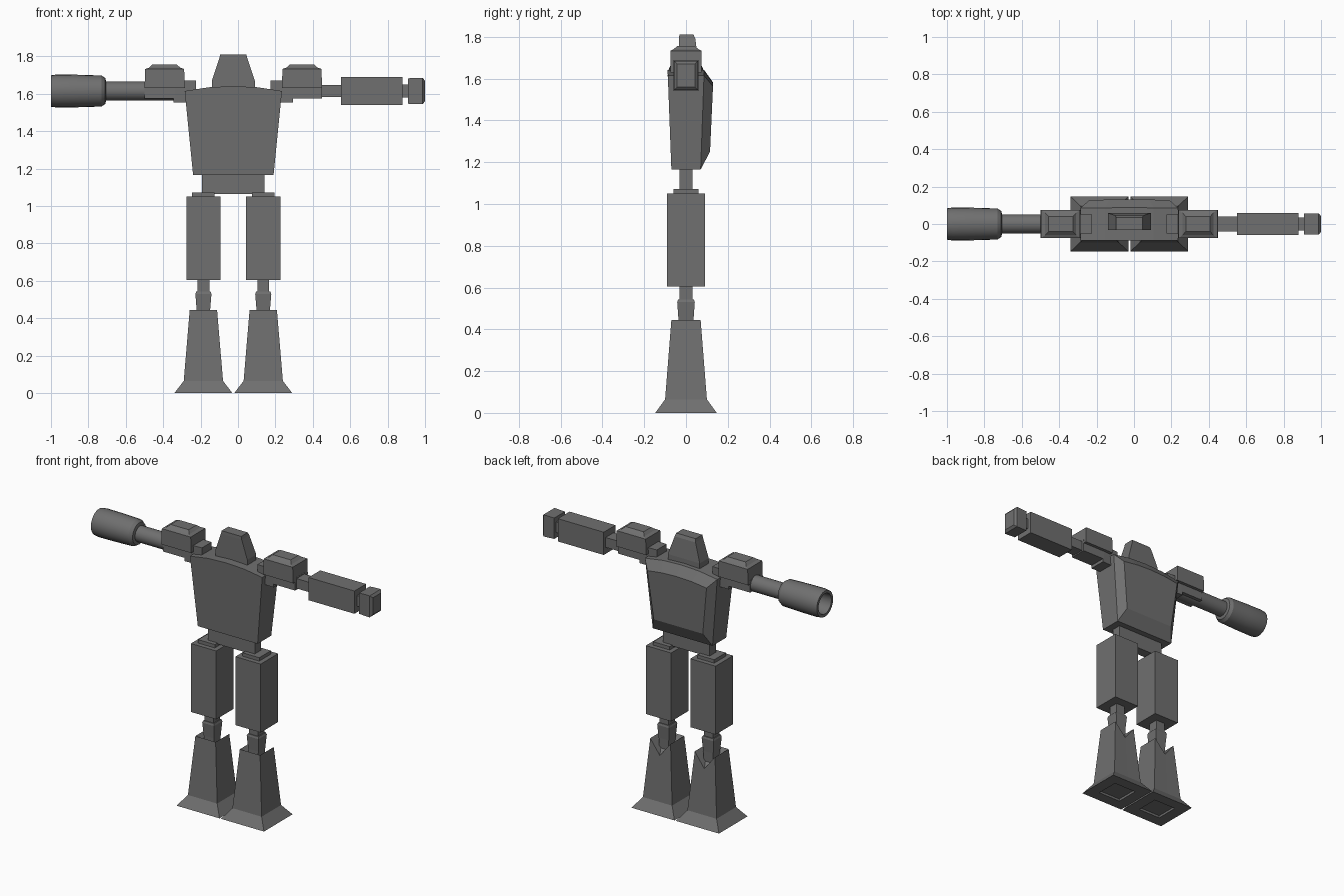
import bpy, bmesh, math

if "Cube" in bpy.data.objects:
    bpy.data.objects.remove(bpy.data.objects["Cube"])

CX = -0.025      # body centre line (the two arms differ in length)
ARM_Z = 1.615    # height of the arm axis

grey = bpy.data.materials.new("dark_grey")
grey.diffuse_color = (0.16, 0.16, 0.16, 1)
grey.use_nodes = True
grey.node_tree.nodes["Principled BSDF"].inputs["Base Color"].default_value = grey.diffuse_color


def loft(name, rings, top=None, smooth=False):
    """Skin a list of equal-length point rings and cap both ends."""
    bm = bmesh.new()
    vs = [[bm.verts.new(p) for p in r] for r in rings]
    n = len(rings[0])
    for a, b in zip(vs, vs[1:]):
        for i in range(n):
            j = (i + 1) % n
            bm.faces.new((a[i], a[j], b[j], b[i]))
    bm.faces.new(vs[0][::-1])
    for f in (top or [range(n)]):
        bm.faces.new([vs[-1][i] for i in f])
    bmesh.ops.recalc_face_normals(bm, faces=bm.faces)
    me = bpy.data.meshes.new(name)
    bm.to_mesh(me)
    bm.free()
    me.materials.append(grey)
    ob = bpy.data.objects.new(name, me)
    bpy.context.collection.objects.link(ob)
    if smooth:
        bpy.ops.object.select_all(action='DESELECT')
        ob.select_set(True)
        bpy.context.view_layer.objects.active = ob
        bpy.ops.object.shade_smooth_by_angle(angle=math.radians(30))
    return ob


def rz(z, cx, hx, hy, cy=0):
    """Horizontal rectangle at height z."""
    return [(cx - hx, cy - hy, z), (cx + hx, cy - hy, z),
            (cx + hx, cy + hy, z), (cx - hx, cy + hy, z)]


def rx(x, hy, hz, cz=ARM_Z):
    """Rectangle across the arm axis at x."""
    return [(x, -hy, cz - hz), (x, hy, cz - hz), (x, hy, cz + hz), (x, -hy, cz + hz)]


def circ(x, r, n=24):
    return [(x, r * math.cos(2 * math.pi * i / n), ARM_Z + r * math.sin(2 * math.pi * i / n))
            for i in range(n)]


# Head: front upright, back and sides leaning in
loft("head", [rz(1.60, CX, 0.115, 0.046, 0.013), rz(1.67, CX, 0.115, 0.046, 0.013),
              rz(1.79, CX, 0.075, 0.039, 0.006), rz(1.81, CX, 0.07, 0.034, 0.002)])

# Torso: arched top, bevelled panel bulging from the back
outline = [(-.26, 1.615), (-.13, 1.635), (0, 1.641), (.13, 1.635), (.26, 1.615),
           (.215, 1.165), (-.215, 1.165)]


def torso_ring(y0, y1, sx=1, z0=1.165, z1=1.64):
    ring = []
    for x, z in outline:
        t = (z - 1.165) / 0.475
        ring.append((CX + x * sx, y0 + (y1 - y0) * t, z0 + (z1 - z0) * t))
    return ring


loft("torso", [torso_ring(-0.07, -0.088), torso_ring(0.07, 0.087),
               torso_ring(0.115, 0.13, 0.82, 1.25, 1.58)])

# Pelvis
loft("pelvis", [rz(1.065, CX, 0.168, 0.032), rz(1.18, CX, 0.168, 0.032)])

for s, side in ((-1, "left"), (1, "right")):
    # Legs
    c = CX + s * 0.16
    loft(side + "_hip_plate", [rz(1.04, c, 0.06, 0.06), rz(1.072, c, 0.06, 0.06)])
    loft(side + "_thigh", [rz(0.605, c, 0.091, 0.09), rz(1.05, c, 0.091, 0.09)])
    loft(side + "_knee_pin", [rz(0.52, c, 0.032, 0.032), rz(0.62, c, 0.032, 0.032)])
    loft(side + "_knee", [rz(0.36, c, 0.034, 0.034), rz(0.445, c, 0.036, 0.036),
                          rz(0.53, c, 0.043, 0.042), rz(0.543, c, 0.038, 0.038)])

    # Shin and flared foot, notched at the top back, recessed sole
    def leg_ring(z, hx, hy, mid=None):
        r = rz(z, c, hx, hy)
        r.insert(3, mid or (c, hy, z))
        return r
    loft(side + "_shin_and_foot",
         [leg_ring(0.015, 0.08, 0.075), leg_ring(0, 0.08, 0.075), leg_ring(0, 0.155, 0.147),
          leg_ring(0.065, 0.105, 0.1), leg_ring(0.445, 0.073, 0.07, (c, 0.077, 0.355))],
         top=[(0, 1, 3), (1, 2, 3), (3, 4, 0)])

    # Shoulders
    def X(d):
        return CX + s * d
    loft(side + "_shoulder_joint", [rx(X(0.2), 0.05, 0.058, 1.612), rx(X(0.32), 0.055, 0.058, 1.612)])
    loft(side + "_shoulder_arm", [rx(X(0.31), 0.055, 0.04), rx(X(0.475), 0.055, 0.04)])
    c = X(0.367)
    loft(side + "_shoulder_pad", [rz(1.63, c, 0.108, 0.075), rz(1.733, c, 0.104, 0.075),
                                  rz(1.74, c, 0.083, 0.06), rz(1.757, c, 0.065, 0.04)])

# Right arm with forearm and fist
loft("right_elbow", [rx(0.44, 0.04, 0.032), rx(0.56, 0.04, 0.032)])
loft("right_forearm", [rx(0.55, 0.06, 0.074), rx(0.88, 0.06, 0.074)])
loft("right_wrist", [rx(0.87, 0.034, 0.034), rx(0.92, 0.034, 0.034)])
loft("right_fist", [rx(0.91, 0.055, 0.068), rx(0.97, 0.057, 0.07), rx(0.987, 0.057, 0.07),
                    rx(1.0, 0.042, 0.055)])

# Left arm: round tube with a hollow muzzle
loft("left_arm_tube", [circ(-0.34, 0.051), circ(-0.73, 0.051)], smooth=True)
loft("left_muzzle", [circ(-0.705, 0.05), circ(-0.71, 0.07), circ(-0.73, 0.083), circ(-0.86, 0.087),
                     circ(-0.97, 0.088), circ(-1.0, 0.084), circ(-1.0, 0.066), circ(-0.9, 0.062)],
     smooth=True)
